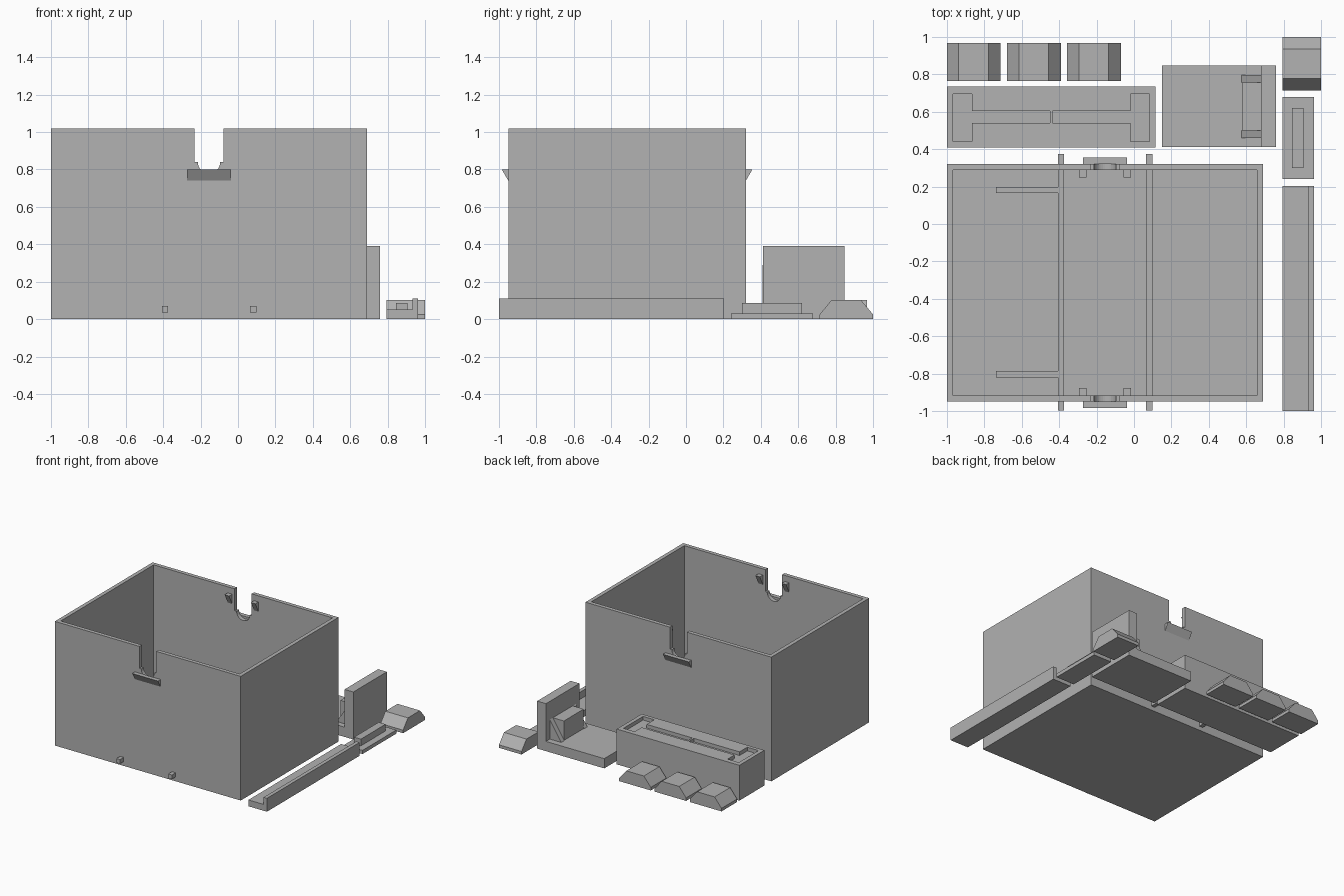
import bpy, bmesh, math
from mathutils import Vector

if "Cube" in bpy.data.objects:
    bpy.data.objects.remove(bpy.data.objects["Cube"])

grey = bpy.data.materials.new("plain_grey")
grey.diffuse_color = (0.445, 0.445, 0.445, 1)
grey.use_nodes = True
grey.node_tree.nodes["Principled BSDF"].inputs["Base Color"].default_value = grey.diffuse_color


def extrude(name, profile, axis, a, b):
    """Prism from a 2D profile: axis x -> (y,z), y -> (x,z), z -> (x,y)."""
    place = {'x': lambda u, v, w: (w, u, v),
             'y': lambda u, v, w: (u, w, v),
             'z': lambda u, v, w: (u, v, w)}[axis]
    bm = bmesh.new()
    face = bm.faces.new([bm.verts.new(place(u, v, a)) for u, v in profile])
    ext = bmesh.ops.extrude_face_region(bm, geom=[face])
    move = Vector(place(0, 0, b - a))
    bmesh.ops.translate(bm, vec=move,
                        verts=[g for g in ext['geom'] if isinstance(g, bmesh.types.BMVert)])
    bmesh.ops.recalc_face_normals(bm, faces=bm.faces)
    me = bpy.data.meshes.new(name)
    bm.to_mesh(me)
    bm.free()
    me.materials.append(grey)
    ob = bpy.data.objects.new(name, me)
    bpy.context.collection.objects.link(ob)
    return ob


def box(name, x0, x1, y0, y1, z0, z1):
    return extrude(name, [(x0, y0), (x1, y0), (x1, y1), (x0, y1)], 'z', z0, z1)


def cut(target, cutter):
    """Subtract the cutter and remove it."""
    mod = target.modifiers.new("cut", 'BOOLEAN')
    mod.operation = 'DIFFERENCE'
    mod.solver = 'EXACT'
    mod.object = cutter
    bpy.context.view_layer.objects.active = target
    bpy.ops.object.modifier_apply(modifier=mod.name)
    bpy.data.objects.remove(cutter, do_unlink=True)


# Open bin with a round-bottomed notch through front and back walls
X0, X1, Y0, Y1, H, T = -1.0, 0.69, -0.95, 0.32, 1.02, 0.032
CX, CY = -0.155, (Y0 + Y1) / 2
bin_shell = box("bin_shell", X0, X1, Y0, Y1, 0, H)
cut(bin_shell, box("cavity", X0 + T, X1 - T, Y0 + T, Y1 - T, 0.035, 1.2))
arc = [(CX + 0.06 * math.cos(math.pi + math.pi * i / 16),
        0.84 + 0.06 * math.sin(math.pi + math.pi * i / 16)) for i in range(17)]
notch = [(CX - 0.077, 1.2), (CX - 0.077, 0.84)] + arc + [(CX + 0.077, 0.84), (CX + 0.077, 1.2)]
cut(bin_shell, extrude("notch", notch, 'y', -1.2, 0.6))

# Wedge lips outside and small hooks inside, on both notched walls
for side, s in (("front", -1), ("back", 1)):
    wall = CY + s * (Y1 - CY)
    inner = wall - s * T
    extrude(side + "_lip", [(wall, 0.8), (wall + s * 0.035, 0.8), (wall, 0.74)],
            'x', CX - 0.117, CX + 0.117)
    for n, cx in (("left", -0.275), ("right", -0.036)):
        extrude(f"{side}_{n}_hook",
                [(inner, 0.97), (inner - s * 0.04, 0.97), (inner, 0.89)],
                'x', cx - 0.02, cx + 0.02)

# Floor rails that poke out of the walls as pegs, and side ribs
for n, x in (("left", -0.407), ("right", 0.065)):
    box(n + "_floor_rail", x, x + 0.033, -0.998, 0.373, 0.035, 0.07)
for n, y in (("front", -0.82), ("back", 0.166)):
    box(n + "_floor_rib", -0.738, -0.407, y, y + 0.033, 0.03, 0.07)

# Long block with a shallow H-shaped recess split at the middle
long_block = box("long_block", -1, 0.115, 0.41, 0.735, 0, 0.29)
h_half = [(-0.967, 0.44), (-0.865, 0.44), (-0.865, 0.54), (-0.45, 0.54),
          (-0.45, 0.605), (-0.865, 0.605), (-0.865, 0.695), (-0.967, 0.695)]
for mirror in (False, True):
    pts = [(-0.885 - x, y) for x, y in h_half] if mirror else h_half
    cut(long_block, extrude("recess", pts, 'z', 0.26, 0.4))

# Angle bracket with a catch block and triangular gussets
extrude("angle_bracket", [(0.15, 0), (0.76, 0), (0.76, 0.39), (0.68, 0.39),
                          (0.68, 0.08), (0.15, 0.08)], 'y', 0.412, 0.847)
box("bracket_catch", 0.58, 0.68, 0.5, 0.757, 0.08, 0.24)
for n, y in (("front", 0.46), ("back", 0.757)):
    extrude(n + "_gusset", [(0.575, 0.08), (0.68, 0.08), (0.68, 0.24)], 'y', y, y + 0.04)

# Bevelled feet: three in a row and one turned a quarter
foot = [(0, 0), (0.287, 0), (0.287, 0.025), (0.222, 0.102), (0.063, 0.102), (0, 0.025)]
for i, x in enumerate((-1.0, -0.678, -0.357)):
    extrude(f"foot_{i + 1}", [(x + u, v) for u, v in foot], 'y', 0.765, 0.967)
extrude("foot_4", [(0.715 + u * 0.993, v) for u, v in foot], 'x', 0.795, 1.0)

# Small plate with a raised key
box("key_plate", 0.795, 0.963, 0.24, 0.68, 0, 0.03)
box("raised_key", 0.845, 0.907, 0.3, 0.62, 0.03, 0.085)

# Long L-section strip
extrude("edge_strip", [(0.795, 0), (0.963, 0), (0.963, 0.11), (0.932, 0.11),
                       (0.932, 0.052), (0.795, 0.052)], 'y', -1.0, 0.203)
